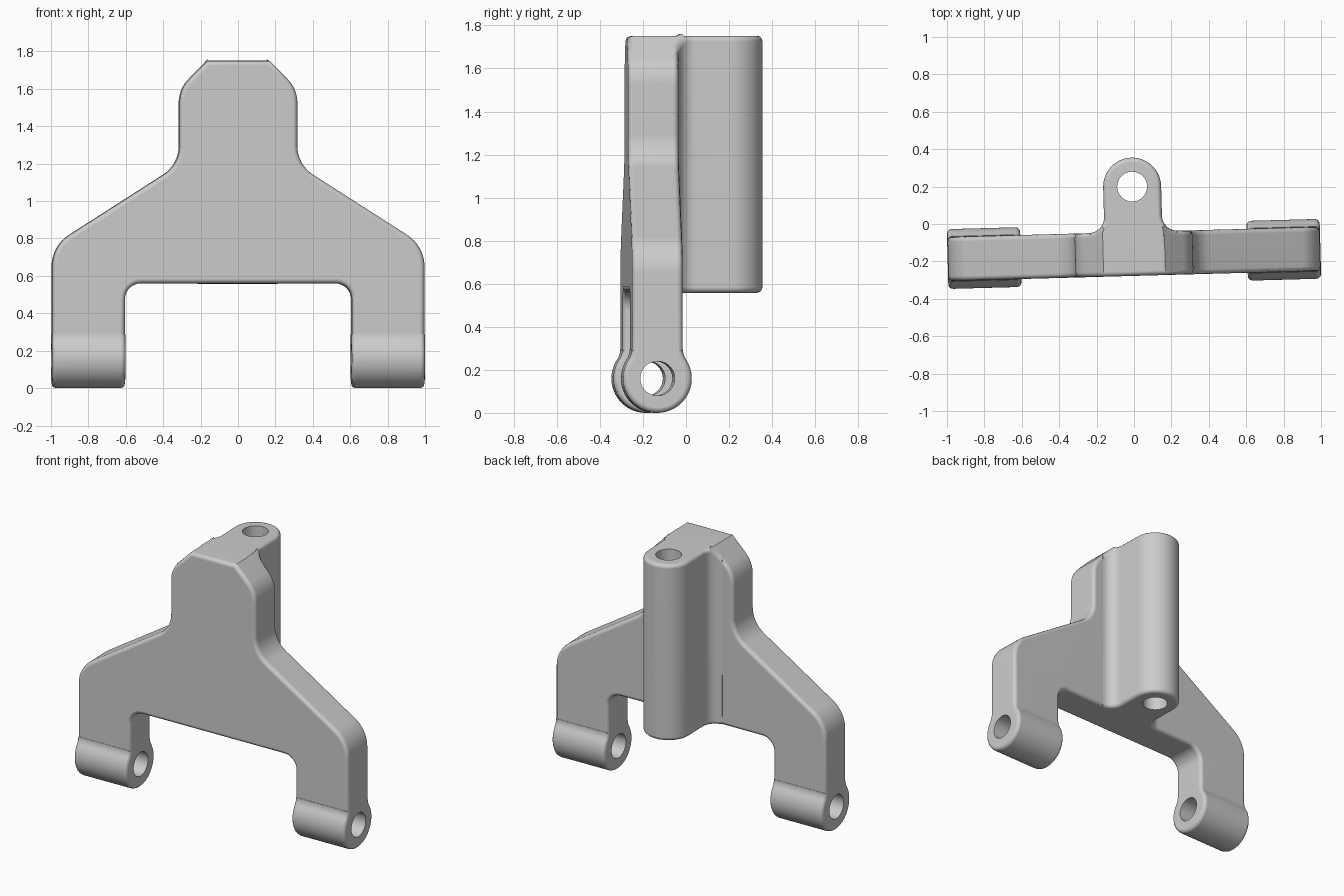
import bpy, bmesh, math
from mathutils import Vector, Matrix

if "Cube" in bpy.data.objects:
    bpy.data.objects.remove(bpy.data.objects["Cube"], do_unlink=True)

HALF = 0.1175      # half thickness of the plate
BASE, TOP = 0.565, 1.755
EDGE = 0.025       # rounding of the rims
STEP = 0.002       # tiny overlap for clean unions

grey = bpy.data.materials.new("plain_grey")
grey.use_nodes = True
grey.diffuse_color = (0.6, 0.6, 0.6, 1)
grey.node_tree.nodes["Principled BSDF"].inputs["Base Color"].default_value = grey.diffuse_color


def arc(cx, cy, r, a0, a1, n=12):
    return [(cx + r * math.cos(a0 + (a1 - a0) * i / n),
             cy + r * math.sin(a0 + (a1 - a0) * i / n)) for i in range(n + 1)]


def rounded(corners, n=8):
    """Round each (x, y, radius) corner of a closed outline."""
    out = []
    for i, (x, y, r) in enumerate(corners):
        p = Vector((x, y))
        if r == 0:
            out.append((x, y))
            continue
        a = (Vector(corners[i - 1][:2]) - p).normalized()
        b = (Vector(corners[(i + 1) % len(corners)][:2]) - p).normalized()
        half = a.angle(b) / 2
        t = r / math.tan(half)
        centre = p + (a + b).normalized() * (r / math.sin(half))
        s, e = p + a * t - centre, p + b * t - centre
        sweep = s.angle_signed(e)
        for k in range(n + 1):
            q = centre + Matrix.Rotation(-sweep * k / n, 2) @ s
            out.append((q.x, q.y))
    return out


def prism(name, outline, lo, hi, place, axis, bevel=0.0, cuts=()):
    """Extrude an outline along an axis and round the rims of its ends."""
    bm = bmesh.new()
    rings = [[bm.verts.new(place(u, v, w)) for u, v in outline] for w in (lo, hi)]
    n = len(outline)
    for ring in rings:
        bm.faces.new(ring)
    for i in range(n):
        j = (i + 1) % n
        bm.faces.new((rings[0][i], rings[0][j], rings[1][j], rings[1][i]))
    for point, normal in cuts:
        res = bmesh.ops.bisect_plane(bm, geom=bm.verts[:] + bm.edges[:] + bm.faces[:],
                                     plane_co=point, plane_no=normal, clear_outer=True)
        bmesh.ops.edgeloop_fill(bm, edges=[e for e in bm.edges if e.is_boundary])
    bmesh.ops.recalc_face_normals(bm, faces=bm.faces[:])
    bm.normal_update()
    if bevel:
        ax = Vector(axis)
        rim = [e for e in bm.edges if len(e.link_faces) == 2 and
               sum(abs(f.normal.dot(ax)) > 0.6 for f in e.link_faces) == 1]
        bmesh.ops.bevel(bm, geom=rim, offset=bevel, segments=3, profile=0.5,
                        affect='EDGES', clamp_overlap=False)
        bmesh.ops.recalc_face_normals(bm, faces=bm.faces[:])
    me = bpy.data.meshes.new(name)
    bm.to_mesh(me)
    bm.free()
    me.materials.append(grey)
    ob = bpy.data.objects.new(name, me)
    bpy.context.collection.objects.link(ob)
    return ob


def combine(target, tool, operation):
    mod = target.modifiers.new("join", 'BOOLEAN')
    mod.operation, mod.solver, mod.object = operation, 'EXACT', tool
    bpy.context.view_layer.objects.active = target
    bpy.ops.object.modifier_apply(modifier=mod.name)
    bpy.data.objects.remove(tool, do_unlink=True)


def along_x(u, v, w): return (w, u, v)
def along_y(u, v, w): return (u, w, v)
def along_z(u, v, w): return (u, v, w)


# Forked plate: half outline mirrored across the middle
side = [(0.165, TOP, 0), (0.315, 1.605, 0.18), (0.315, 1.2, 0.18), (0.995, 0.765, 0.2),
        (0.995, 0.16, 0), (0.607, 0.16, 0), (0.607, BASE, 0.085)]
outline = side + [(-x, z, r) for x, z, r in reversed(side)]
bracket = prism("bracket", rounded(outline), -HALF, HALF, along_y, (0, 1, 0), EDGE)

# Hinge barrels at the feet, blending into the legs
R, BLEND, HZ, W = 0.16, 0.08, 0.165, HALF + STEP
rise = math.sqrt((R + BLEND) ** 2 - (W + BLEND) ** 2)
ang = math.atan2(rise, W + BLEND)
keyhole = (arc(0, HZ, R, -math.pi - ang, ang, 40)
           + arc(W + BLEND, HZ + rise, BLEND, math.pi + ang, math.pi, 8)[1:]
           + arc(-W - BLEND, HZ + rise, BLEND, 0, -ang, 8)[:-1])
for s in (-1, 1):
    ends = sorted((s * (0.607 - STEP), s * (0.995 + STEP)))
    barrel = prism("hinge_barrel", keyhole, *ends, along_x, (1, 0, 0), EDGE)
    combine(bracket, barrel, 'UNION')

# Upright pivot post at the back, with filleted root
BY, BR, F = 0.36, 0.155, 0.08
back = HALF + STEP / 2
post_half = [(BR + F, 0)] + arc(BR + F, back + F, F, -math.pi / 2, -math.pi, 8)
post_outline = (post_half + arc(0, BY, BR, 0, math.pi, 24)
                + [(-x, y) for x, y in reversed(post_half)])
slopes = [((s * 0.165, 0, TOP + STEP), (s, 0, 1)) for s in (-1, 1)]
post = prism("pivot_post", post_outline, BASE - STEP, TOP + STEP, along_z, (0, 0, 1), EDGE, slopes)
combine(bracket, post, 'UNION')

# Pin holes
for s in (-1, 1):
    ends = sorted((s * 0.5, s * 1.1))
    pin = prism("hinge_pin_cutter", arc(0, HZ, 0.08, 0, math.tau, 32)[:-1], *ends, along_x, (1, 0, 0))
    combine(bracket, pin, 'DIFFERENCE')
pin = prism("post_pin_cutter", arc(0, BY, 0.08, 0, math.tau, 32)[:-1], 0.4, 1.9, along_z, (0, 0, 1))
combine(bracket, pin, 'DIFFERENCE')

# Slight turn about the upright axis, then final placement and shading
bracket.data.transform(Matrix.Translation((0, -0.16, 0)) @ Matrix.Rotation(math.radians(1.58), 4, 'Z')
                       @ Matrix.Translation((0, 0, -0.005)))
bpy.ops.object.select_all(action='DESELECT')
bracket.select_set(True)
bpy.context.view_layer.objects.active = bracket
bpy.ops.object.shade_smooth_by_angle(angle=math.radians(35))
weighted = bracket.modifiers.new("weighted_normals", 'WEIGHTED_NORMAL')
weighted.keep_sharp = True
